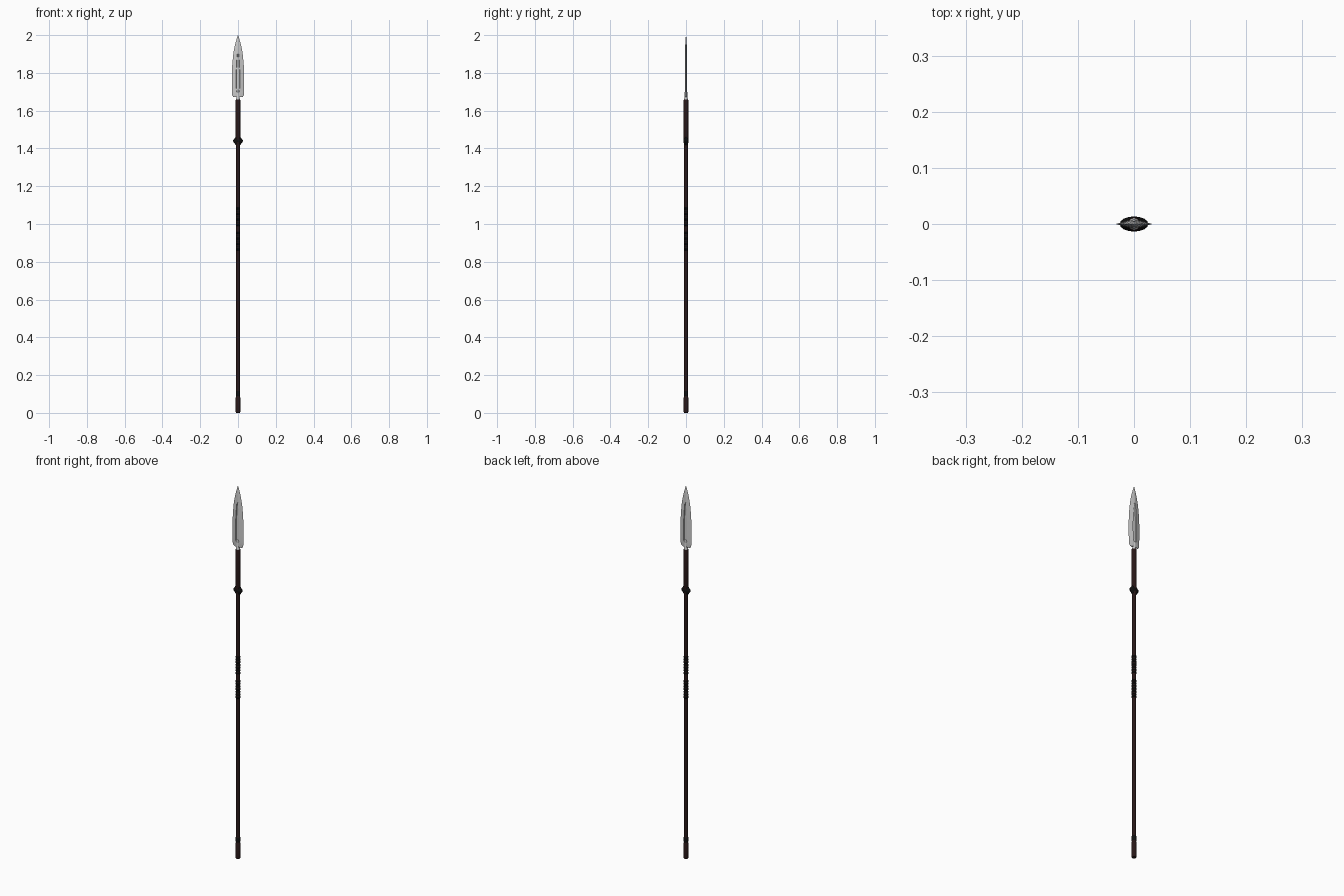
import bpy, bmesh, math

if "Cube" in bpy.data.objects:
    bpy.data.objects.remove(bpy.data.objects["Cube"])


def material(name, rgb):
    m = bpy.data.materials.new(name)
    m.diffuse_color = (*rgb, 1)
    m.use_nodes = True
    m.node_tree.nodes["Principled BSDF"].inputs["Base Color"].default_value = m.diffuse_color
    return m


wood = material("dark_wood", (0.022, 0.009, 0.009))
black = material("black_leather", (0.005, 0.005, 0.005))


def loft(name, rings, mat=None, angle=30):
    """Skin a stack of equal-length point rings and cap both ends."""
    bm = bmesh.new()
    loops = [[bm.verts.new(p) for p in ring] for ring in rings]
    n = len(loops[0])
    for a, b in zip(loops, loops[1:]):
        for i in range(n):
            j = (i + 1) % n
            bm.faces.new((a[i], a[j], b[j], b[i]))
    bm.faces.new(loops[0][::-1])
    bm.faces.new(loops[-1])
    bmesh.ops.remove_doubles(bm, verts=bm.verts, dist=0.00002)
    bmesh.ops.recalc_face_normals(bm, faces=bm.faces)
    me = bpy.data.meshes.new(name)
    bm.to_mesh(me)
    bm.free()
    ob = bpy.data.objects.new(name, me)
    bpy.context.collection.objects.link(ob)
    if mat:
        me.materials.append(mat)
    bpy.ops.object.select_all(action='DESELECT')
    ob.select_set(True)
    bpy.context.view_layer.objects.active = ob
    bpy.ops.object.shade_smooth_by_angle(angle=math.radians(angle))
    return ob


def lathe(name, profile, mat=None, sides=24, flat=1.0):
    """Revolve (radius, z) points around z; flat squashes the y axis."""
    turn = [2 * math.pi * i / sides for i in range(sides)]
    return loft(name, [[(r * math.cos(t), flat * r * math.sin(t), z) for t in turn]
                       for r, z in profile], mat)


# Shaft, thicker sleeve below the head, and butt cap
lathe("shaft", [(0.0105, 0.07), (0.0105, 1.45)], wood)
lathe("upper_sleeve", [(0.0105, 1.425), (0.0125, 1.43), (0.0125, 1.655), (0.011, 1.66)], wood)
lathe("butt_cap", [(0.009, 0), (0.012, 0.004), (0.0125, 0.01), (0.0125, 0.08), (0.0108, 0.085)], wood)
lathe("butt_band", [(0.0105, 0.09), (0.0115, 0.093), (0.0115, 0.112), (0.0105, 0.115)], black)

# Wrapped grip: two groups of cord rings
for start, count in ((0.865, 7), (0.995, 7)):
    for k in range(count):
        z = start + k * 0.0145
        lathe("grip_ring", [(0.0102, z - 0.005), (0.0118, z - 0.003),
                            (0.0118, z + 0.003), (0.0102, z + 0.005)], black)

# Flattened pointed collar
lathe("collar", [(0.012, 1.418), (0.018, 1.426), (0.0255, 1.437), (0.0255, 1.443),
                 (0.018, 1.454), (0.012, 1.462)], black, 16, 0.53)

# Metal neck
lathe("blade_neck", [(0.0105, 1.655), (0.0105, 1.662), (0.008, 1.668), (0.008, 1.69), (0.005, 1.71)])

# Leaf blade: z, half width, half thickness, fuller half width, fuller floor
stations = [
    (1.672, 0.024, 0.005, 0.008, 0.005),
    (1.680, 0.031, 0.006, 0.008, 0.006),
    (1.700, 0.0315, 0.0065, 0.008, 0.0065),
    (1.706, 0.0317, 0.0065, 0.009, 0.0015),
    (1.750, 0.0325, 0.0065, 0.010, 0.0015),
    (1.800, 0.0325, 0.0062, 0.010, 0.0015),
    (1.850, 0.030, 0.006, 0.008, 0.0015),
    (1.900, 0.025, 0.0055, 0.004, 0.0015),
    (1.912, 0.0232, 0.0052, 0.002, 0.0052),
    (1.950, 0.0155, 0.004, 0.0012, 0.004),
    (1.980, 0.007, 0.0022, 0.0006, 0.0022),
    (2.000, 0.0004, 0.0003, 0.0001, 0.0003),
]
rings = []
for z, w, t, g, f in stations:
    half = [(w, 0), (g, t), (g * 0.75, f), (-g * 0.75, f), (-g, t)]
    rings.append([(x, y, z) for x, y in half] + [(-x, -y, z) for x, y in half])
loft("blade", rings, None, 20)
